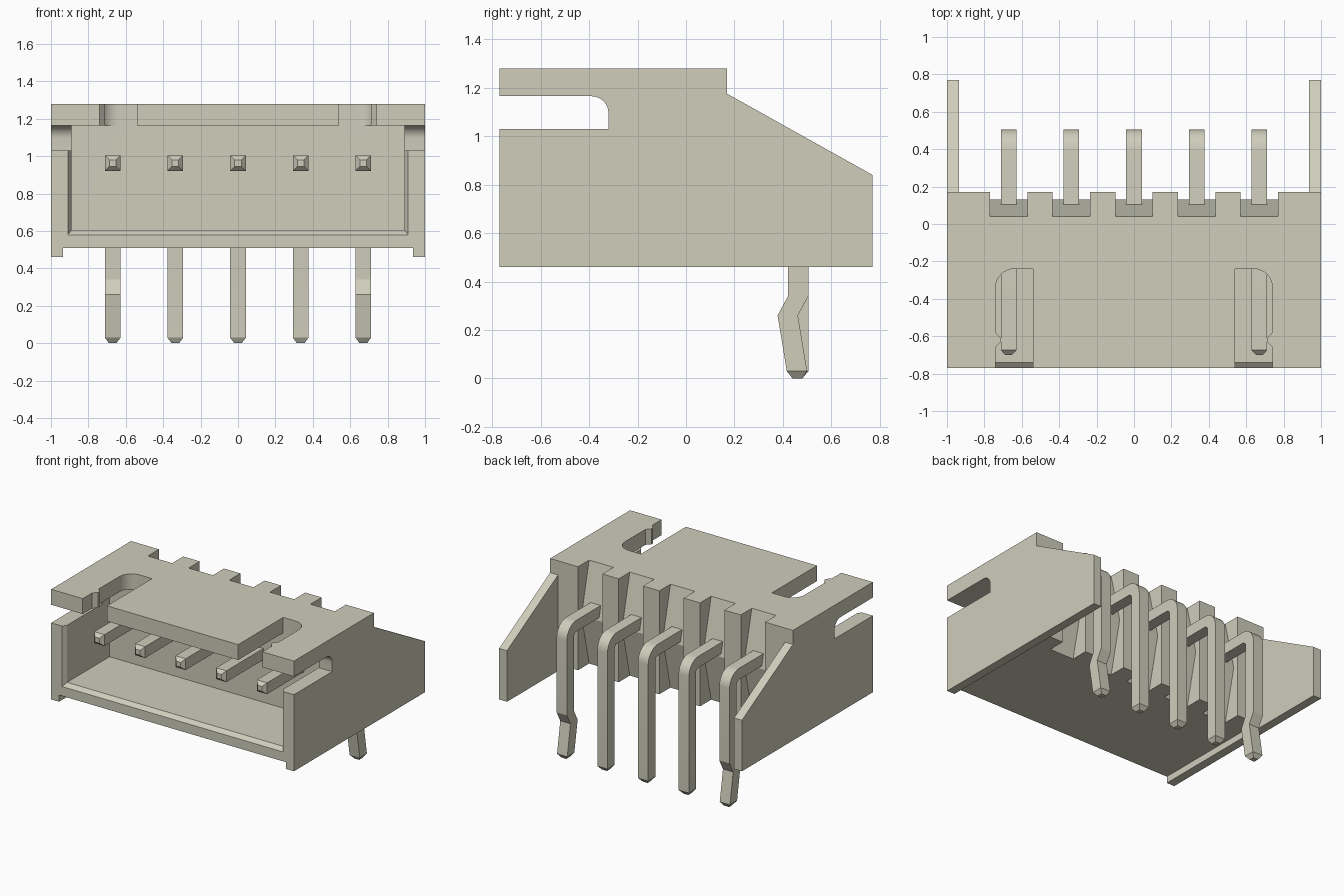
import bpy, bmesh
from math import sin, cos, pi

cube = bpy.data.objects.get("Cube")
if cube:
    bpy.data.objects.remove(cube, do_unlink=True)

mat = bpy.data.materials.new("warm_grey_plastic")
mat.use_nodes = True
colour = (0.62, 0.61, 0.50, 1)
mat.diffuse_color = colour
mat.node_tree.nodes["Principled BSDF"].inputs["Base Color"].default_value = colour


def loft(name, loops):
    """Solid through a series of matching closed loops, capped at both ends."""
    bm = bmesh.new()
    rings = [[bm.verts.new(p) for p in loop] for loop in loops]
    n = len(rings[0])
    for a, b in zip(rings, rings[1:]):
        for i in range(n):
            j = (i + 1) % n
            bm.faces.new((a[i], a[j], b[j], b[i]))
    bm.faces.new(rings[0])
    bm.faces.new(rings[-1])
    bmesh.ops.recalc_face_normals(bm, faces=bm.faces)
    mesh = bpy.data.meshes.new(name)
    bm.to_mesh(mesh)
    bm.free()
    mesh.materials.append(mat)
    obj = bpy.data.objects.new(name, mesh)
    bpy.context.collection.objects.link(obj)
    return obj


def side_prism(name, yz, x0, x1):
    return loft(name, [[(x, y, z) for y, z in yz] for x in (x0, x1)])


def box(name, x0, x1, y0, y1, z0, z1):
    return side_prism(name, [(y0, z0), (y1, z0), (y1, z1), (y0, z1)], x0, x1)


def arc(cx, cy, r, a0, a1, steps=8):
    angles = [a0 + (a1 - a0) * i / steps for i in range(steps + 1)]
    return [(cx + r * cos(a), cy + r * sin(a)) for a in angles]


def activate(obj):
    bpy.ops.object.select_all(action='DESELECT')
    obj.select_set(True)
    bpy.context.view_layer.objects.active = obj


def cut(target, cutter):
    cutter.hide_render = True
    mod = target.modifiers.new("cut", 'BOOLEAN')
    mod.operation = 'DIFFERENCE'
    mod.solver = 'EXACT'
    mod.object = cutter
    activate(target)
    bpy.ops.object.modifier_apply(modifier=mod.name)
    bpy.data.objects.remove(cutter, do_unlink=True)


PINS = [-0.67, -0.335, 0, 0.335, 0.67]

# Housing from its side outline
housing = side_prism("housing", [(-0.77, 0.46), (0.77, 0.46), (0.77, 0.84),
                                 (0.17, 1.175), (0.17, 1.28), (-0.77, 1.28)], -1, 1)

# Open rear bay and raised underside between the side walls
cut(housing, box("rear_bay", -0.935, 0.935, 0.17, 1, 0.3, 1.5))
cut(housing, box("underside", -0.935, 0.935, -1, 1, 0.3, 0.51))

# Front cavity with a bevelled mouth
cut(housing, box("cavity", -0.89, 0.89, -1, -0.24, 0.605, 1.165))
cut(housing, loft("mouth_bevel", [
    [(-w, y, z), (w, y, z), (w, y, 1.165), (-w, y, 1.165)]
    for y, w, z in ((-0.80, 0.93, 0.58 - 0.025), (-0.74, 0.89, 0.605))]))

# Side windows with a rounded upper corner
window = [(-1, 1.03), (-0.32, 1.03)] + arc(-0.39, 1.095, 0.07, 0, pi / 2) + [(-1, 1.165)]
cut(housing, side_prism("side_windows", window, -1.2, 1.2))

# Latch slots in the roof, each with a small catch on its outer edge
slot = [(0.54, -1), (0.54, -0.24)] + arc(0.64, -0.34, 0.10, pi / 2, 0)
slot += [(0.74, -0.58), (0.712, -0.61), (0.712, -0.63), (0.74, -0.66), (0.74, -1)]
for side in (-1, 1):
    cut(housing, loft("roof_slot", [[(side * x, y, z) for x, y in slot] for z in (1.1, 1.4)]))

# Rear grooves behind each pin, narrowest at mid height
groove = [(0.016, 1.38), (0.13, 0.90), (0.017, 0.41), (0.3, 0.41), (0.3, 1.38)]
for x in PINS:
    cut(housing, side_prism("rear_groove", groove, x - 0.1, x + 0.1))


# Bent square pins: sections are (y, z, direction angle of thickness, half size)
def pin(name, x, kinked):
    h = 0.042
    up = pi / 2
    sections = [(-0.70, 0.963, up, 0.018), (-0.675, 0.963, up, h)]
    for i in range(9):
        a = up * (1 - i / 8)
        sections.append((0.393 + 0.07 * cos(a), 0.893 + 0.07 * sin(a), a, h))
    if kinked:
        sections += [(0.463, 0.34, 0, h), (0.42, 0.26, 0, h), (0.458, 0.03, 0, h)]
    else:
        sections.append((0.463, 0.03, 0, h))
    sections.append((0.46, 0, 0, 0.02))
    loops = []
    for y, z, a, s in sections:
        dy, dz = s * cos(a), s * sin(a)
        loops.append([(x - s, y - dy, z - dz), (x + s, y - dy, z - dz),
                      (x + s, y + dy, z + dz), (x - s, y + dy, z + dz)])
    return loft(name, loops)


parts = [housing]
for i, x in enumerate(PINS):
    parts.append(pin(f"pin_{i + 1}", x, i in (0, len(PINS) - 1)))

# Smooth the bends, keep edges crisp
for obj in parts:
    activate(obj)
    bpy.ops.object.shade_smooth_by_angle(angle=pi / 9)
